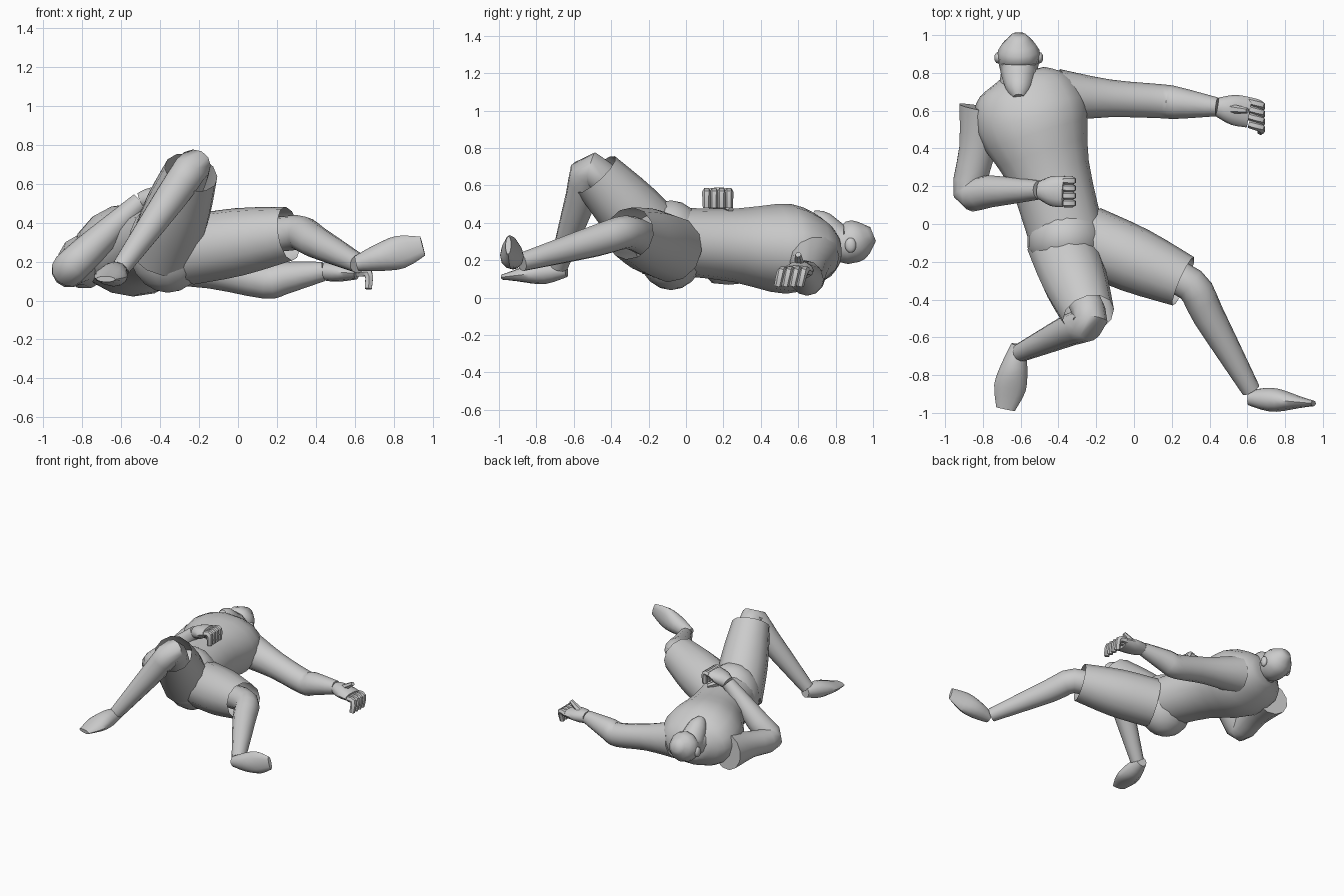
import bpy, bmesh, math
from mathutils import Vector

default = bpy.data.objects.get("Cube")
if default:
    bpy.data.objects.remove(default, do_unlink=True)

ACROSS, ALONG, UP = Vector((1, 0, 0)), Vector((0, 1, 0)), Vector((0, 0, 1))


def point(x, y, z):
    return Vector((x, y, z))


def spread(start, end, count):
    """Evenly spaced points on a straight bone."""
    return [start.lerp(end, i / (count - 1)) for i in range(count)]


def finish(bm, name):
    """Turn a bmesh into a smooth-shaded object."""
    bmesh.ops.recalc_face_normals(bm, faces=bm.faces)
    mesh = bpy.data.meshes.new(name)
    bm.to_mesh(mesh)
    bm.free()
    obj = bpy.data.objects.new(name, mesh)
    bpy.context.collection.objects.link(obj)
    bpy.ops.object.select_all(action="DESELECT")
    obj.select_set(True)
    bpy.context.view_layer.objects.active = obj
    bpy.ops.object.shade_smooth_by_angle(angle=math.radians(50))


def smooth_path(knots, steps=3):
    """Flowing curve through the knots, radius and flatness included."""
    last = len(knots) - 1
    path = []
    for i in range(last):
        start, end = knots[i], knots[i + 1]
        leave = (end - knots[max(i - 1, 0)]) / 2
        arrive = (knots[min(i + 2, last)] - start) / 2
        for step in range(steps):
            t = step / steps
            ease = t * t * (3 - 2 * t)
            pull = leave * t * (1 - t) ** 2 - arrive * t * t * (1 - t)
            path.append(start.lerp(end, ease) + pull)
    return path + [knots[last]]


def limb(name, side_hint, points, radii, flats=None, sides=12, open_end=False):
    """Skin elliptical rings along a curve; flats are depth to width ratios."""
    flats = flats or [1] * len(points)
    path = smooth_path([Vector((*p, r, f)) for p, r, f in zip(points, radii, flats)])
    centres = [Vector(knot[:3]) for knot in path]
    last = len(path) - 1
    bm = bmesh.new()
    rings = []
    for i, centre in enumerate(centres):
        tangent = (centres[min(i + 1, last)] - centres[max(i - 1, 0)]).normalized()
        side = (side_hint - tangent * side_hint.dot(tangent)).normalized()
        depth = tangent.cross(side)
        radius, flat = path[i][3], path[i][4]
        ring = []
        for k in range(sides):
            angle = math.tau * k / sides
            offset = side * math.cos(angle) + depth * flat * math.sin(angle)
            ring.append(bm.verts.new(centre + offset * radius))
        rings.append(ring)
    for lower, upper in zip(rings, rings[1:]):
        for k in range(sides):
            n = (k + 1) % sides
            bm.faces.new((lower[k], lower[n], upper[n], upper[k]))
    bm.faces.new(rings[0])
    if not open_end:
        bm.faces.new(rings[-1])
    finish(bm, name)


def ball(name, centre, size):
    """Ellipsoid with the given half sizes."""
    bm = bmesh.new()
    bmesh.ops.create_uvsphere(bm, u_segments=14, v_segments=10, radius=1)
    bmesh.ops.scale(bm, vec=size, verts=bm.verts)
    bmesh.ops.translate(bm, vec=centre, verts=bm.verts)
    finish(bm, name)


def leg(label, hint, hip, knee, ankle):
    """Shorts leg with an open hem, and the bare leg coming out of it."""
    hem = hip.lerp(knee, .93)
    limb(label + "_shorts_leg", hint, spread(hip, hem, 3), (.18, .175, .14),
         open_end=True)
    limb(label + "_leg", hint,
         [hip.lerp(knee, .6), knee, knee.lerp(ankle, .3), ankle],
         (.09, .09, .085, .05))


def foot(label, hint, heel, toe):
    limb(label + "_foot", hint, spread(heel, toe, 4),
         (.04, .07, .085, .05), (1, .9, .5, .3))


def arm(label, hint, shoulder, elbow, wrist):
    """Full shoulder tapering over the elbow to a thin wrist."""
    limb(label + "_arm", hint,
         [shoulder, shoulder.lerp(elbow, .5), elbow, elbow.lerp(wrist, .3), wrist],
         (.14, .1, .09, .085, .05))


def hand(label, wrist, knuckle, tip, thumb_tip):
    """Flat palm, four fingers bent down at the knuckle, and a thumb."""
    limb(label + "_palm", ALONG, spread(wrist, knuckle, 3),
         (.05, .08, .08), (.9, .6, .4))
    bend = point(tip.x, (knuckle.y + tip.y) / 2, knuckle.z)
    for i in range(4):
        shift = ALONG * .04 * (i - 1.5)
        limb(f"{label}_finger_{i + 1}", ALONG,
             [p + shift for p in (knuckle, bend, tip)], (.022, .024, .02), sides=6)
    limb(label + "_thumb", ALONG, [wrist.lerp(knuckle, .2), thumb_tip],
         (.03, .016), sides=6)


# Torso lying on its back, neck end to waist
limb("torso", ACROSS,
     [point(-.59, .8, .25), point(-.57, .72, .25), point(-.54, .55, .26),
      point(-.45, .27, .28), point(-.36, -.05, .3)],
     (.12, .25, .3, .22, .2), (.75, .7, .8, .9, .9), sides=16)

# Neck and head, face upward with the chin raised
limb("neck", ACROSS, [point(-.6, .7, .28), point(-.61, .84, .3)], (.12, .09))
profile = zip((.67, .72, .82, .92, 1), (.44, .4, .29, .31, .34))
limb("head", ACROSS, [point(-.61, y, z) for y, z in profile],
     (.03, .07, .1, .11, .04))
for label, offset in (("right", -.11), ("left", .11)):
    ball(label + "_ear", point(-.61 + offset, .88, .28), point(.02, .03, .04))

# Seat of the shorts
ball("shorts_seat", point(-.36, -.08, .28), point(.21, .19, .24))

# Right leg, knee raised and foot planted
leg("right", point(.8, -.2, -.4),
    point(-.39, -.1, .25), point(-.23, -.51, .69), point(-.6, -.68, .17))
foot("right", ACROSS, point(-.61, -.64, .15), point(-.68, -.98, .11))

# Left leg, stretched out with the foot on edge
leg("left", ACROSS + ALONG,
    point(-.25, -.08, .26), point(.3, -.32, .35), point(.62, -.88, .19))
foot("left", UP, point(.61, -.92, .19), point(.95, -.95, .28))

# Left arm, reaching sideways along the ground
left_wrist = point(.44, .62, .15)
arm("left", ALONG, point(-.4, .68, .22), point(.14, .65, .1), left_wrist)
hand("left", left_wrist, point(.61, .59, .14), point(.67, .55, .06),
     point(.6, .6, .23))

# Right arm, elbow bent and hand over the belly
right_wrist = point(-.5, .18, .51)
arm("right", UP - ACROSS, point(-.79, .61, .2), point(-.87, .17, .16), right_wrist)
hand("right", right_wrist, point(-.37, .17, .56), point(-.33, .17, .48),
     point(-.36, .24, .47))
